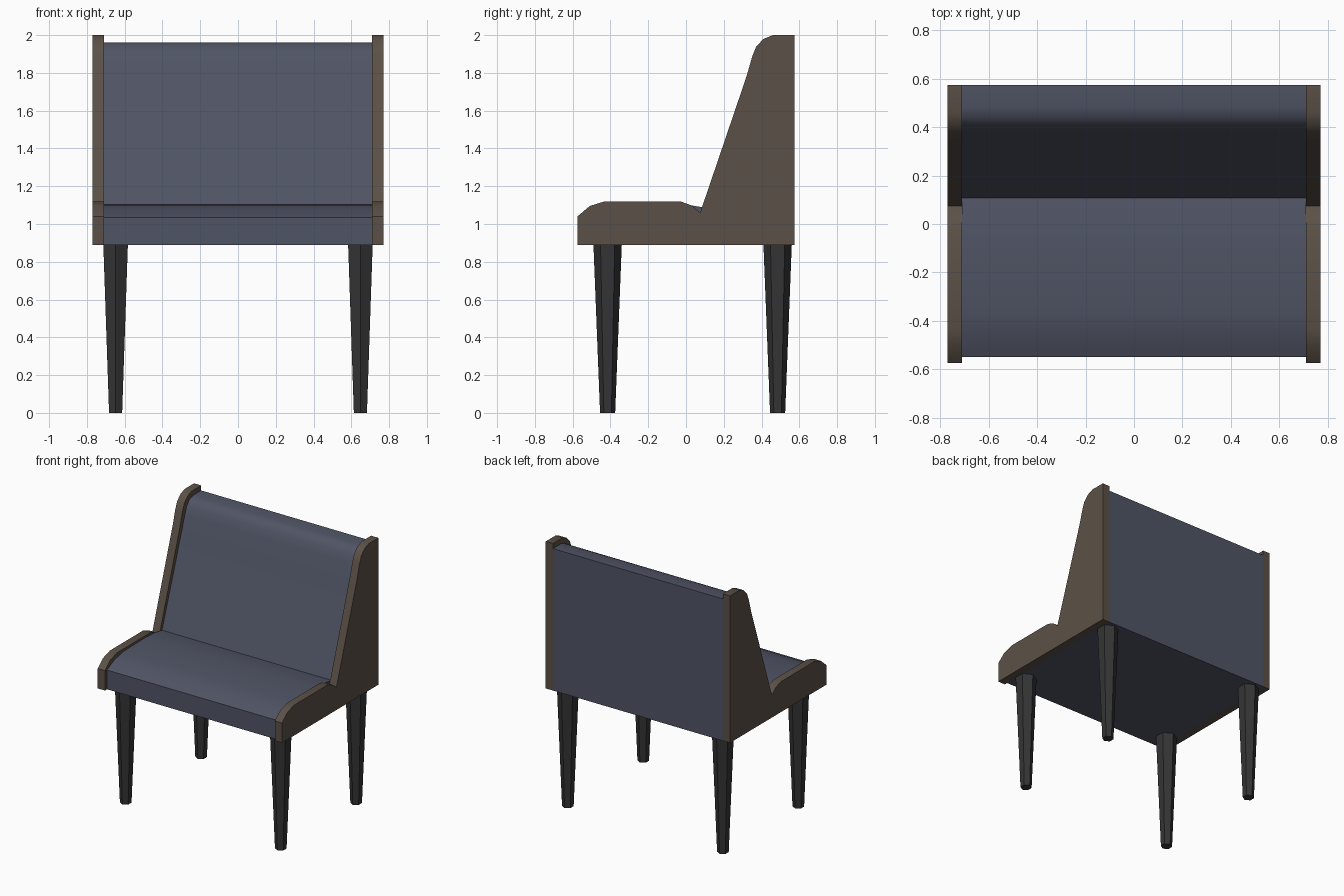
import bpy, bmesh, math

if "Cube" in bpy.data.objects:
    bpy.data.objects.remove(bpy.data.objects["Cube"])


def material(name, rgb):
    m = bpy.data.materials.new(name)
    m.diffuse_color = (*rgb, 1.0)
    m.use_nodes = True
    m.node_tree.nodes["Principled BSDF"].inputs["Base Color"].default_value = m.diffuse_color
    return m


WOOD = material("brown wood", (0.105, 0.081, 0.063))
FABRIC = material("slate blue fabric", (0.080, 0.090, 0.130))
LEG = material("charcoal leg", (0.035, 0.035, 0.035))


def finish(bm, name, mat, angle):
    bmesh.ops.recalc_face_normals(bm, faces=bm.faces)
    me = bpy.data.meshes.new(name)
    bm.to_mesh(me)
    bm.free()
    me.materials.append(mat)
    ob = bpy.data.objects.new(name, me)
    bpy.context.collection.objects.link(ob)
    if angle:
        bpy.ops.object.select_all(action='DESELECT')
        ob.select_set(True)
        bpy.context.view_layer.objects.active = ob
        bpy.ops.object.shade_smooth_by_angle(angle=math.radians(angle))
    return ob


def extrude_profile(name, profile, x0, x1, mat):
    """Extrude a (y, z) side profile from x0 to x1."""
    bm = bmesh.new()
    face = bm.faces.new([bm.verts.new((x0, y, z)) for y, z in profile])
    ext = bmesh.ops.extrude_face_region(bm, geom=[face])
    verts = [g for g in ext["geom"] if isinstance(g, bmesh.types.BMVert)]
    bmesh.ops.translate(bm, vec=(x1 - x0, 0, 0), verts=verts)
    return finish(bm, name, mat, 35)


# Side panels: rounded seat end rising to a raked back
panel = [(-0.575, 0.89), (0.575, 0.89), (0.575, 2.0), (0.46, 2.0),
         (0.41, 1.98), (0.372, 1.94), (0.35, 1.885), (0.32, 1.78),
         (0.075, 1.06), (0.03, 1.098), (-0.03, 1.12), (-0.43, 1.12),
         (-0.51, 1.095), (-0.575, 1.04)]
extrude_profile("right_side_panel", panel, 0.71, 0.77, WOOD)
extrude_profile("left_side_panel", panel, -0.77, -0.71, WOOD)

# Upholstered seat and back, slightly inset from the panels
cushion = [(-0.55, 0.89), (0.575, 0.89), (0.575, 1.962), (0.48, 1.962),
           (0.435, 1.948), (0.402, 1.91), (0.38, 1.855), (0.345, 1.75),
           (0.107, 1.085), (0.02, 1.1), (-0.1, 1.105), (-0.35, 1.1),
           (-0.46, 1.078), (-0.55, 1.035)]
extrude_profile("seat_and_back", cushion, -0.71, 0.71, FABRIC)

# Tapered six-sided legs
for side, x in (("left", -0.648), ("right", 0.648)):
    for place, y in (("front", -0.415), ("back", 0.485)):
        bm = bmesh.new()
        bmesh.ops.create_cone(bm, cap_ends=True, segments=6,
                              radius1=0.04, radius2=0.075, depth=0.89)
        # put two corners on the front-back axis
        if max(v.co.x for v in bm.verts) > max(v.co.y for v in bm.verts):
            for v in bm.verts:
                v.co.x, v.co.y = -v.co.y, v.co.x
        bmesh.ops.translate(bm, vec=(x, y, 0.445), verts=bm.verts)
        finish(bm, f"{place}_{side}_leg", LEG, 0)
